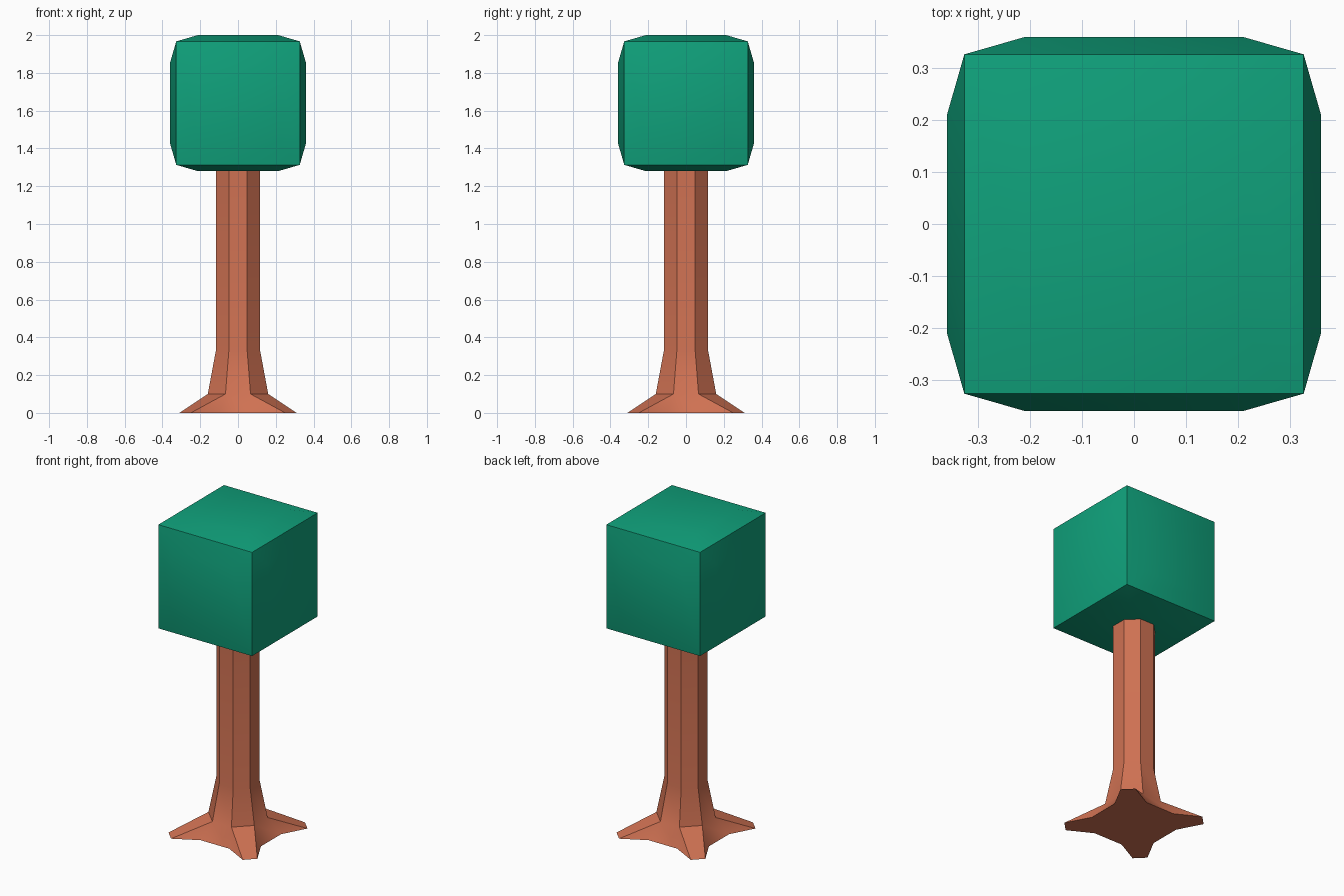
import bpy, bmesh
from math import tan, radians
from mathutils import Matrix

if "Cube" in bpy.data.objects:
    bpy.data.objects.remove(bpy.data.objects["Cube"])


def finish(bm, name, colour):
    bmesh.ops.recalc_face_normals(bm, faces=bm.faces[:])
    mesh = bpy.data.meshes.new(name)
    bm.to_mesh(mesh)
    bm.free()
    obj = bpy.data.objects.new(name, mesh)
    bpy.context.collection.objects.link(obj)
    mat = bpy.data.materials.new(name + "_colour")
    mat.diffuse_color = (*colour, 1)
    mat.use_nodes = True
    mat.node_tree.nodes["Principled BSDF"].inputs["Base Color"].default_value = mat.diffuse_color
    mesh.materials.append(mat)
    bpy.ops.object.select_all(action='DESELECT')
    obj.select_set(True)
    bpy.context.view_layer.objects.active = obj
    bpy.ops.object.shade_smooth_by_angle(angle=radians(30))
    return obj


def four_way(bm, points, z):
    """Repeat one quarter of an outline around the z axis."""
    ring = []
    for k in range(4):
        rot = Matrix.Rotation(radians(90 * k), 2)
        for x, y in points:
            rx, ry = rot[0][0] * x + rot[0][1] * y, rot[1][0] * x + rot[1][1] * y
            ring.append(bm.verts.new((rx, ry, z)))
    return ring


# Crown: cube whose six faces bulge out to a smaller flat square
bm = bmesh.new()
bmesh.ops.create_cube(bm, size=0.654, matrix=Matrix.Translation((0, 0, 1.64)))
bmesh.ops.inset_individual(bm, faces=bm.faces[:], thickness=0.115, depth=0.033,
                           use_even_offset=True)
finish(bm, "crown", (0.005, 0.36, 0.20))

# Trunk: octagonal column with a flared foot
bm = bmesh.new()
rings = []
for apothem, z in ((0.117, 1.30), (0.117, 0.33), (0.16, 0.10)):
    h = apothem * tan(radians(22.5))
    rings.append(four_way(bm, [(apothem, -h), (apothem, h)], z))
for upper, lower in zip(rings, rings[1:]):
    for i in range(8):
        j = (i + 1) % 8
        bm.faces.new((upper[i], upper[j], lower[j], lower[i]))
bm.faces.new(rings[0])

# Roots: four diagonal toes with shallow valleys between them
foot = four_way(bm, [(0.23, -0.10), (0.23, 0.10), (0.31, 0.25), (0.25, 0.31)], 0)
ankle = rings[-1]
for k in range(4):
    a, b, c = (ankle[(2 * k + n) % 8] for n in range(3))
    v0, v1, t0, t1, v2 = (foot[(4 * k + n) % 16] for n in range(5))
    bm.faces.new((a, b, v1, v0))
    bm.faces.new((b, t0, v1))
    bm.faces.new((b, c, t1, t0))
    bm.faces.new((c, v2, t1))
bm.faces.new(foot)
finish(bm, "trunk", (0.62, 0.165, 0.085))
